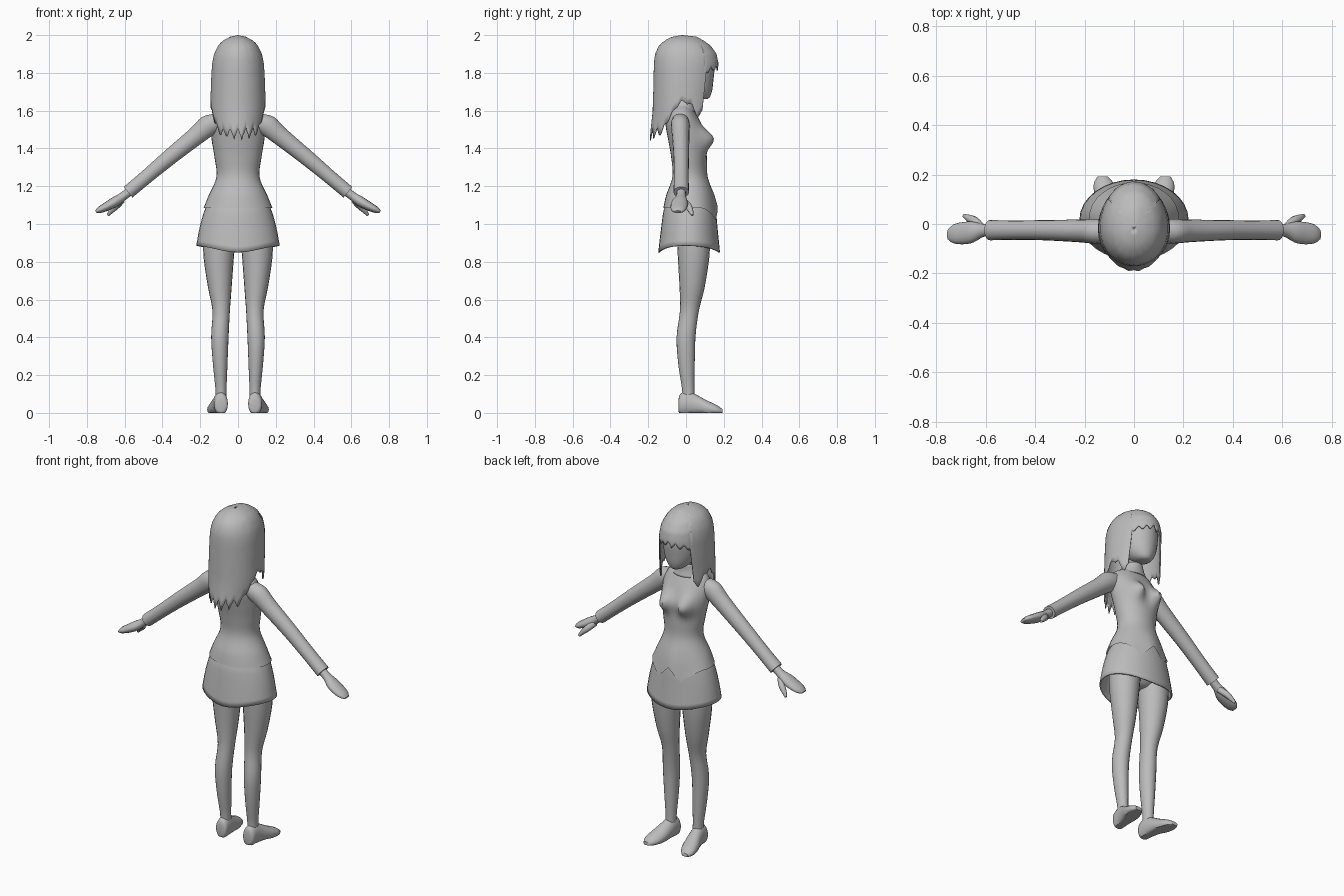
import bpy, math
from mathutils import Vector

if "Cube" in bpy.data.objects:
    bpy.data.objects.remove(bpy.data.objects["Cube"])

mat = bpy.data.materials.new("plain_grey")
mat.diffuse_color = (0.5, 0.5, 0.5, 1)
mat.use_nodes = True
mat.node_tree.nodes["Principled BSDF"].inputs["Base Color"].default_value = mat.diffuse_color


def lerp_table(table, z):
    """Linear lookup in rows sorted by falling first value."""
    for a, b in zip(table, table[1:]):
        if z >= b[0]:
            t = min(1, max(0, (a[0] - z) / (a[0] - b[0])))
            return [p + (q - p) * t for p, q in zip(a, b)]
    return table[-1]


def smooth_rows(rows, steps):
    """Catmull-Rom resampling of rows of numbers."""
    out = []
    for i in range(len(rows) - 1):
        p0, p1, p2, p3 = (rows[min(max(i + k, 0), len(rows) - 1)] for k in (-1, 0, 1, 2))
        for s in range(steps):
            t = s / steps
            out.append([0.5 * (2 * b + (c - a) * t + (2 * a - 5 * b + 4 * c - d) * t * t
                               + (3 * b - a - 3 * c + d) * t ** 3)
                        for a, b, c, d in zip(p0, p1, p2, p3)])
    return out + [list(rows[-1])]


def make(name, verts, faces, mirror=False, thick=0):
    me = bpy.data.meshes.new(name)
    me.from_pydata(verts, [], faces)
    me.materials.append(mat)
    ob = bpy.data.objects.new(name, me)
    bpy.context.collection.objects.link(ob)
    bpy.context.view_layer.objects.active = ob
    ob.select_set(True)
    bpy.ops.object.mode_set(mode='EDIT')
    bpy.ops.mesh.select_all(action='SELECT')
    bpy.ops.mesh.normals_make_consistent(inside=False)
    bpy.ops.object.mode_set(mode='OBJECT')
    bpy.ops.object.shade_smooth_by_angle(angle=math.radians(50))
    ob.select_set(False)
    if thick:
        m = ob.modifiers.new("thickness", 'SOLIDIFY')
        m.thickness = thick
    if mirror:
        ob.modifiers.new("mirror", 'MIRROR').use_mirror_merge = False
    return ob


def loft(name, rings, axis=(0, 0, 1), side=(1, 0, 0), n=20, steps=3,
         caps=(True, True), shape=None, **kw):
    """Rings are (x, y, z, radius along side, radius across)."""
    u = Vector(side).normalized()
    v = Vector(axis).cross(u).normalized()
    rows = smooth_rows(rings, steps)
    verts, faces = [], []
    for x, y, z, ru, rv in rows:
        for k in range(n):
            a = 2 * math.pi * k / n
            p = Vector((x, y, z)) + u * ru * math.cos(a) + v * rv * math.sin(a)
            verts.append(shape(p) if shape else p)
    for r in range(len(rows) - 1):
        for k in range(n):
            a, b = r * n + k, r * n + (k + 1) % n
            faces.append((a, b, b + n, a + n))
    if caps[0]:
        faces.append(tuple(range(n)))
    if caps[1]:
        faces.append(tuple(range(len(verts) - n, len(verts))))
    return make(name, verts, faces, **kw)


def body_rings(rows):
    """Rows of (z, back y, front y, half width) to loft rings."""
    return [(0, (b + f) / 2, z, w, (f - b) / 2) for z, b, f, w in rows]


# Jacket with bust and pointed front hem
def jacket_shape(p):
    if p.y > 0:
        for s in (-1, 1):
            p.y += 0.062 * math.exp(-((p.x - s * 0.068) / 0.042) ** 2 - ((p.z - 1.45) / 0.055) ** 2)
    f = min(1, max(0, (1.2 - p.z) / 0.12))
    ax = abs(p.x)
    hem = 1.085
    if p.y > 0.04:
        hem = 1.09 - ax if ax < 0.07 else min(1.085, 1.02 + (ax - 0.07) * 0.7)
    p.z += f * (hem - 1.08)
    return p


loft("jacket", body_rings([
    (1.08, -.12, .168, .182), (1.15, -.105, .15, .155), (1.25, -.072, .115, .114),
    (1.35, -.078, .11, .124), (1.45, -.095, .10, .14), (1.53, -.108, .08, .145),
    (1.59, -.095, .05, .122), (1.625, -.075, .03, .075), (1.645, -.06, .025, .05)]),
    n=32, steps=5, caps=(False, True), shape=jacket_shape)


# Skirt, hips, neck, collar
def skirt_shape(p):
    f = min(1, max(0, (1.1 - p.z) / 0.23))
    a = math.atan2(p.x, p.y)
    p.z -= f * (0.018 * math.cos(2 * a) + 0.004)
    return p


loft("skirt", body_rings([(1.13, -.09, .14, .145), (1.08, -.117, .157, .174),
                          (0.98, -.133, .168, .202), (0.872, -.147, .18, .221)]),
     n=32, caps=(False, False), shape=skirt_shape, thick=0.008)
loft("hips", body_rings([(.88, -.03, .08, .05), (.92, -.08, .12, .15),
                         (1.0, -.10, .14, .165), (1.1, -.09, .13, .14)]), n=24)
loft("neck", body_rings([(1.58, -.06, .03, .05), (1.64, -.045, .035, .043), (1.73, -.03, .055, .043)]), n=16)
loft("collar", body_rings([(1.595, -.10, .055, .092), (1.63, -.08, .045, .072), (1.665, -.065, .045, .055)]),
     n=20, caps=(False, False), thick=0.006)

# Head
loft("head", body_rings([
    (1.662, .06, .115, .025), (1.675, .01, .128, .05), (1.71, -.05, .139, .08),
    (1.76, -.10, .145, .102), (1.82, -.13, .15, .112), (1.88, -.125, .14, .108),
    (1.94, -.09, .10, .075), (1.965, -.04, .05, .035)]), n=28)

# Hair: a shell with fringe, side locks and a spiky back edge
HAIR = [  # z, half width, back y, front y
    (2.0, .0, -.02, -.02), (1.992, .04, -.075, .055), (1.97, .082, -.115, .095),
    (1.945, .105, -.143, .13), (1.9, .127, -.164, .162), (1.85, .137, -.17, .172),
    (1.75, .143, -.172, .168), (1.6, .147, -.176, .15), (1.43, .13, -.195, .14)]
EDGE = [  # falling angle from the front, edge height, spike size
    (180, 1.475, .035), (130, 1.49, .035), (112, 1.58, .015), (92, 1.65, .006), (75, 1.635, .01),
    (59, 1.565, .01), (51, 1.60, .01), (49, 1.81, .02), (0, 1.835, .02)]
COLS, ROWS = 120, 18
hv, hf = [], []
for r in range(ROWS + 1):
    s = (r / ROWS) ** 1.7
    for c in range(COLS):
        th = 2 * math.pi * c / COLS
        deg = math.degrees(min(th, 2 * math.pi - th))
        _, edge, spike = lerp_table(EDGE, deg)
        edge += spike * (abs((c * 1.0 % 6) - 3) / 1.5 - 1) * (0.75 + 0.25 * math.sin(c * 1.9))
        z = 2.0 - (2.0 - edge) * s
        _, w, back, front = lerp_table(HAIR, z)
        cy = -0.02
        ry = front - cy if math.cos(th) > 0 else cy - back
        hv.append((w * math.sin(th), cy + ry * math.cos(th), z))
for r in range(ROWS):
    for c in range(COLS):
        a, b = r * COLS + c, r * COLS + (c + 1) % COLS
        if r == 0:
            hf.append((a, b + COLS, a + COLS))
        else:
            hf.append((a, b, b + COLS, a + COLS))
make("hair", hv, hf, thick=0.006)

# Legs
loft("leg", [(.09, .012, .05, .03, .035), (.09, .012, .12, .029, .032), (.094, .003, .25, .038, .043),
             (.096, .0, .4, .046, .05), (.089, .018, .54, .046, .05), (.096, .032, .66, .062, .066),
             (.102, .04, .82, .08, .083), (.098, .04, .96, .088, .09)],
     n=20, mirror=True)


# Shoes
def flat_sole(p):
    p.z = max(p.z, 0)
    return p


loft("shoe", [(.088, -.04, .04, .02, .03), (.09, -.03, .045, .035, .056), (.092, .01, .05, .038, .064),
              (.098, .055, .04, .042, .056), (.11, .11, .025, .048, .041), (.121, .16, .015, .042, .028),
              (.127, .193, .008, .02, .012)],
     axis=(0, 1, 0), n=20, shape=flat_sole, mirror=True)

# Arms, cuffs, hands
ARM = (.43, 0, -.36)
loft("arm", [(.10, -.03, 1.545, .045, .05), (.155, -.03, 1.522, .05, .058), (.22, -.028, 1.468, .046, .05),
             (.36, -.025, 1.355, .041, .043), (.48, -.025, 1.254, .039, .038), (.582, -.025, 1.168, .041, .037)],
     axis=ARM, side=(0, 1, 0), n=18, mirror=True)
loft("hand", [(.565, -.025, 1.18, .024, .024), (.61, -.026, 1.145, .026, .023), (.65, -.033, 1.118, .042, .027),
              (.69, -.037, 1.095, .045, .024), (.73, -.04, 1.075, .038, .018), (.752, -.043, 1.064, .02, .008)],
     axis=(.17, 0, -.11), side=(0, 1, 0), n=16, mirror=True)
loft("thumb", [(.615, -.015, 1.125, .016, .018), (.645, .012, 1.095, .018, .018),
               (.67, .025, 1.07, .014, .014), (.688, .034, 1.047, .007, .007)],
     axis=(.07, .05, -.08), side=(.58, -.81, 0), n=12, mirror=True)
